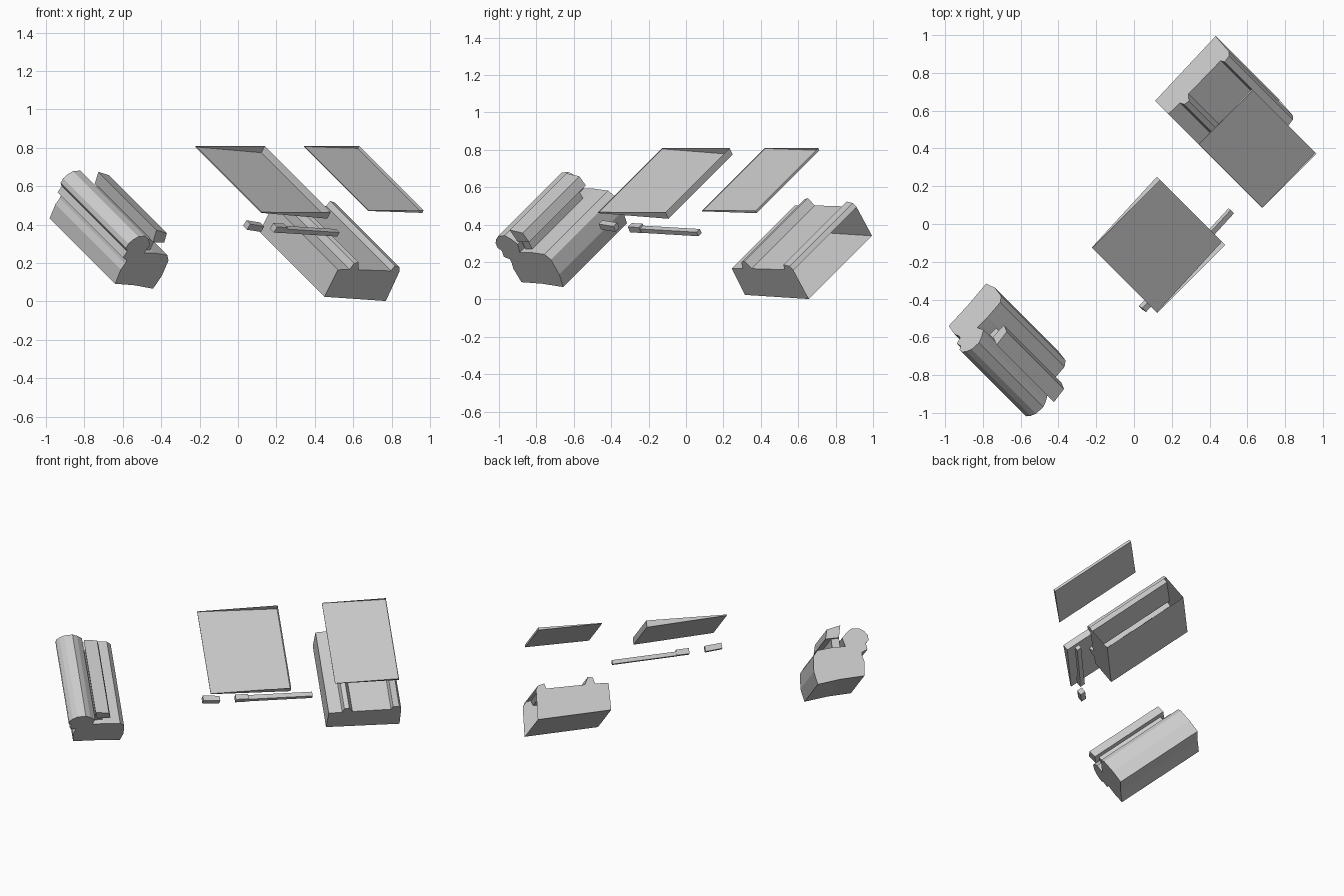
import bpy, bmesh
from mathutils import Vector

if "Cube" in bpy.data.objects:
    bpy.data.objects.remove(bpy.data.objects["Cube"])

# Shared tilted frame: U across, N out of the surface, E along the length
U = Vector((1, 1, 0)).normalized()
N = Vector((1, -1, 2)).normalized()
E = Vector((-1, 1, 1)).normalized()


def extrude(name, origin, profile, length, skip=()):
    """Extrude a counter-clockwise (u, n) profile along E; skip leaves sides open."""
    bm = bmesh.new()
    o = Vector(origin)
    low = [bm.verts.new(o + a * U + b * N) for a, b in profile]
    high = [bm.verts.new(v.co + length * E) for v in low]
    bm.faces.new(low)
    bm.faces.new(high[::-1])
    for i in range(len(low)):
        j = (i + 1) % len(low)
        if i not in skip:
            bm.faces.new((low[j], low[i], high[i], high[j]))
    me = bpy.data.meshes.new(name)
    bm.to_mesh(me)
    bm.free()
    ob = bpy.data.objects.new(name, me)
    bpy.context.collection.objects.link(ob)
    return ob


def rod(name, start, end, width, depth):
    """Rectangular rod between two points, with its depth along E."""
    s, t = Vector(start), Vector(end)
    ax = t - s
    up = E.cross(ax).normalized() * width / 2
    dp = E * depth / 2
    bm = bmesh.new()
    for p in (s, t):
        for k, m in ((-1, -1), (1, -1), (1, 1), (-1, 1)):
            bm.verts.new(p + k * up + m * dp)
    bm.verts.ensure_lookup_table()
    for f in ((0, 1, 2, 3), (7, 6, 5, 4), (0, 4, 5, 1), (1, 5, 6, 2), (2, 6, 7, 3), (3, 7, 4, 0)):
        bm.faces.new([bm.verts[i] for i in f])
    bmesh.ops.recalc_face_normals(bm, faces=bm.faces)
    me = bpy.data.meshes.new(name)
    bm.to_mesh(me)
    bm.free()
    ob = bpy.data.objects.new(name, me)
    bpy.context.collection.objects.link(ob)


# Railed housing, open on its right side
housing = [(0, 0), (.468, -.027), (.46, .162), (.445, .188), (.405, .198), (.395, .165),
           (.15, .172), (.125, .22), (.095, .213), (.085, .174), (0, .172)]
extrude("railed_housing", (.45, .315, .024), housing, .585, skip=(1,))

# Wedge-shaped shallow trays, open on top
extrude("large_tray", (.122, -.471, .466), [(0, 0), (0, -.006), (.51, -.043), (.51, 0)], .595, skip=(3,))
extrude("small_tray", (.68, .085, .474), [(0, 0), (0, -.004), (.405, -.016), (.405, 0)], .582, skip=(3,))

# Ribbed block with a scalloped left side
ribbed = [(0, 0), (.15, -.01), (.298, -.032), (.315, .05), (.308, .147), (.28, .182), (.18, .195),
          (.10, .195), (.115, .25), (.081, .285), (.05, .305), (-.003, .30), (-.03, .28),
          (-.048, .255), (-.05, .225), (-.03, .205), (-.037, .166), (0, .15), (0, .128), (-.01, .09)]
extrude("ribbed_block", (-.64, -.88, .092), ribbed, .59)

# Bar above the block, and its support
extrude("top_bar", (-.64, -.88, .092), [(.125, .265), (.21, .262), (.195, .322), (.108, .342)], .525)
support = Vector((-.64, -.88, .092)) + .03 * E
extrude("bar_support", support, [(.12, .19), (.17, .19), (.17, .27), (.12, .27)], .47)

# Loose rods: long one with a thicker head, and a short one
rod("long_rod", (.235, -.235, .375), (.515, .07, .357), .026, .03)
rod("long_rod_head", (.185, -.295, .383), (.24, -.235, .38), .036, .035)
rod("short_rod", (.045, -.45, .398), (.118, -.372, .386), .036, .035)
